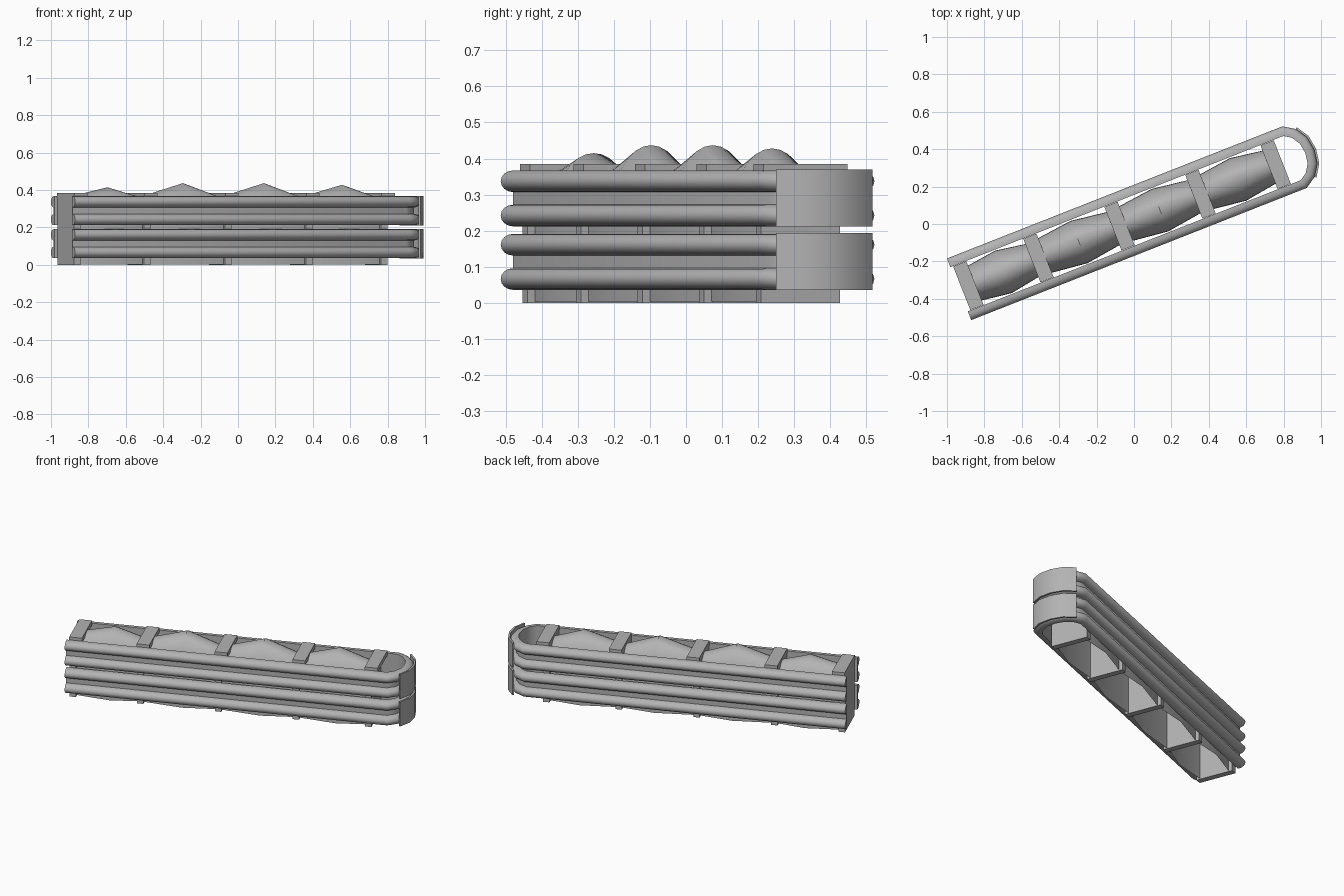
import bpy, bmesh, math
from mathutils import Vector

if "Cube" in bpy.data.objects:
    bpy.data.objects.remove(bpy.data.objects["Cube"], do_unlink=True)

YAW = math.radians(21.5)   # the whole barrier stands at an angle
MID = 0.018                # centre line across the barrier
HALF = 0.177               # half width over the rails

steel = bpy.data.materials.new("galvanised grey")
steel.use_nodes = True
colour = (0.45, 0.45, 0.45, 1)
steel.diffuse_color = colour
steel.node_tree.nodes["Principled BSDF"].inputs["Base Color"].default_value = colour


def finish(name, bm, smooth=None):
    bmesh.ops.recalc_face_normals(bm, faces=bm.faces)
    mesh = bpy.data.meshes.new(name)
    bm.to_mesh(mesh)
    bm.free()
    mesh.materials.append(steel)
    ob = bpy.data.objects.new(name, mesh)
    bpy.context.collection.objects.link(ob)
    ob.rotation_euler.z = YAW
    if smooth:
        bpy.ops.object.select_all(action='DESELECT')
        ob.select_set(True)
        bpy.context.view_layer.objects.active = ob
        bpy.ops.object.shade_smooth_by_angle(angle=math.radians(smooth))
    return ob


def loft(name, rings, smooth, closed=True):
    """Skin a row of equal cross-sections."""
    bm = bmesh.new()
    rows = [[bm.verts.new(p) for p in ring] for ring in rings]
    n = len(rows[0])
    for a, b in zip(rows, rows[1:]):
        for i in range(n if closed else n - 1):
            j = (i + 1) % n
            bm.faces.new((a[i], a[j], b[j], b[i]))
    if closed:
        bm.faces.new(rows[0])
        bm.faces.new(rows[-1])
    return finish(name, bm, smooth)


def sweep(name, path, profile, smooth):
    """Carry a profile of (outward offset, z) along a plan path with mitred corners."""
    pts = [Vector(p) for p in path]
    dirs = [(b - a).normalized() for a, b in zip(pts, pts[1:])]
    rings = []
    for i, p in enumerate(pts):
        d0, d1 = dirs[max(i - 1, 0)], dirs[min(i, len(dirs) - 1)]
        n0, n1 = Vector((-d0.y, d0.x)), Vector((-d1.y, d1.x))
        miter = (n0 + n1) / (1 + n0.dot(n1))
        rings.append([(*(p + miter * o), z) for o, z in profile])
    return loft(name, rings, smooth)


def box(bm, u0, u1, half, z0, z1):
    made = bmesh.ops.create_cube(bm, size=1)["verts"]
    for v in made:
        v.co = ((u0 + u1) / 2 + v.co.x * (u1 - u0), MID + v.co.y * 2 * half,
                (z0 + z1) / 2 + v.co.z * (z1 - z0))


# Plan of the rail: straight side, rounded nose, straight side
nose = [(0.99, 0.138), (1.03, 0.075), (1.042, 0)]
side = [(-0.998, HALF), (0.93, HALF)] + nose
mirror = lambda pts: pts + [(u, -v) for u, v in reversed(pts[:-1])]
rail_plan = [(u, v + MID) for u, v in mirror(side)]
nose_plan = [(u, v + MID) for u, v in mirror(nose)]


# Two stacked double-ridged rails, each with a cover plate on the nose
def ridge(z):
    steps = 8
    return [(-0.037 + 0.037 * math.sin(math.pi * i / steps),
             z - 0.03 * math.cos(math.pi * i / steps)) for i in range(steps + 1)]


for label, z in (("lower", 0.036), ("upper", 0.212)):
    profile = [(-0.05, z)] + ridge(z + 0.03) + ridge(z + 0.125) + [(-0.05, z + 0.155)]
    sweep(label + "_rail", rail_plan, profile, 40)
    plate = [(0, z - 0.001), (0.011, z - 0.001), (0.011, z + 0.157), (0, z + 0.157)]
    sweep(label + "_nose_plate", nose_plan, plate, 40)

# Cross frames: a thin web under a wider cap
frames = [-0.945, -0.542, -0.076, 0.389, 0.821]
for i, u in enumerate(frames):
    bm = bmesh.new()
    box(bm, u - 0.038, u, 0.118, 0, 0.36)
    box(bm, u - 0.038, u + 0.038, 0.125, 0.355, 0.385)
    finish("cross_frame_%d" % (i + 1), bm)


# Arched shells, open below, swelling between each pair of frames
def arch(u, half, top):
    spring = 0.23
    ring = [(u, MID + half, 0.003)]
    for i in range(17):
        a = math.pi * i / 16
        ring.append((u, MID + half * math.cos(a), spring + (top - spring) * math.sin(a)))
    return ring + [(u, MID - half, 0.003)]


peaks = [0.415, 0.437, 0.437, 0.428]
for i, peak in enumerate(peaks):
    u0, u1 = frames[i], frames[i + 1] - 0.038
    middle = (frames[i] + frames[i + 1]) / 2
    rings = [arch(u0, 0.095, 0.368), arch(middle, 0.122, peak), arch(u1, 0.095, 0.368)]
    loft("cushion_shell_%d" % (i + 1), rings, 30, closed=False)
